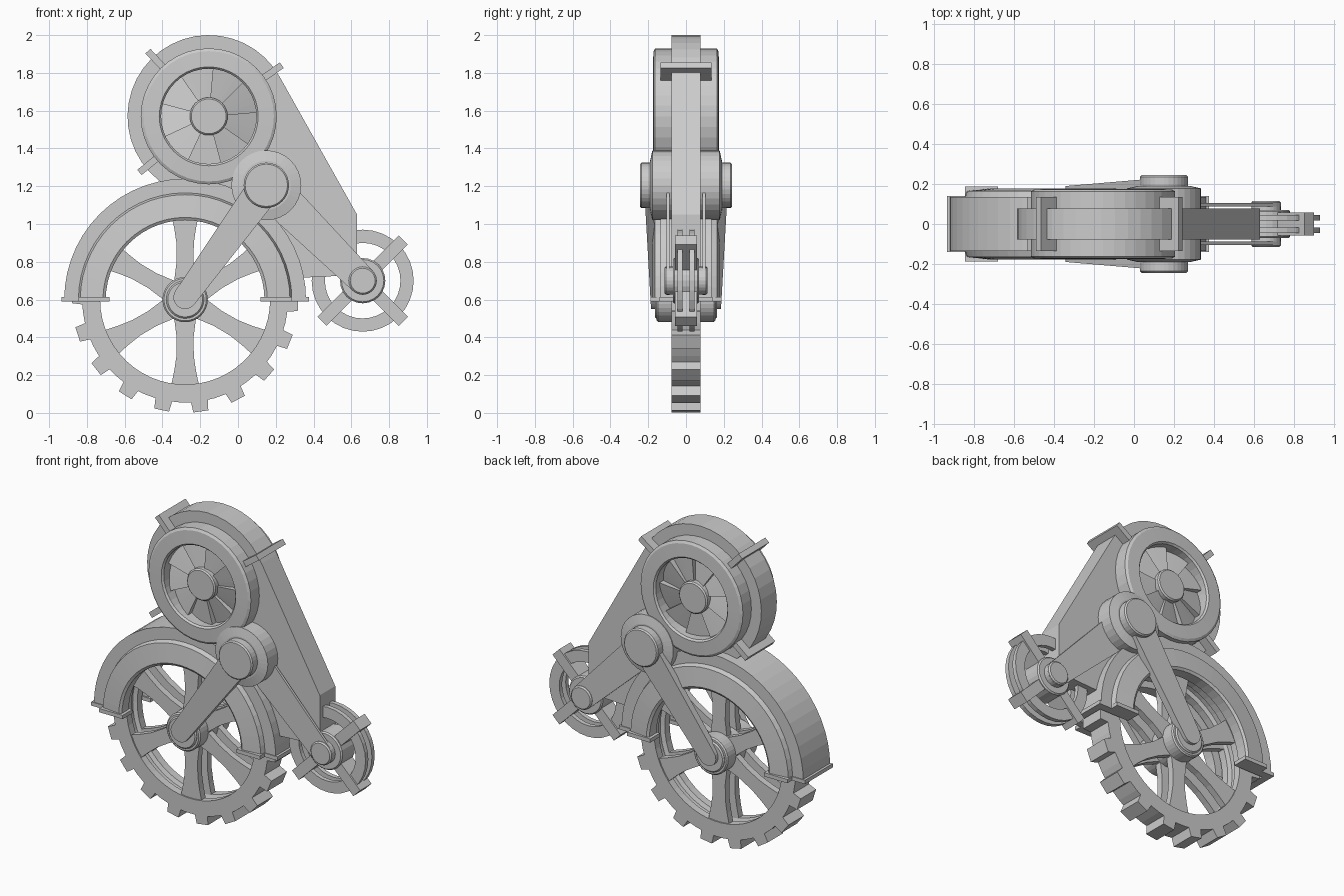
import bpy, bmesh
from math import sin, cos, pi, radians, atan2, hypot

cube = bpy.data.objects.get("Cube")
if cube:
    bpy.data.objects.remove(cube)

GREY = (0.6, 0.6, 0.6, 1)
metal = bpy.data.materials.new("plain_grey")
metal.use_nodes = True
metal.diffuse_color = GREY
metal.node_tree.nodes["Principled BSDF"].inputs["Base Color"].default_value = GREY

# Main centres in the x-z plane
WHEEL, DRUM, PIVOT, SMALL = (-0.28, 0.6), (-0.155, 1.57), (0.15, 1.205), (0.66, 0.7)


def finish(name, bm, mirror=False):
    bmesh.ops.remove_doubles(bm, verts=bm.verts, dist=1e-5)
    bmesh.ops.recalc_face_normals(bm, faces=bm.faces)
    mesh = bpy.data.meshes.new(name)
    bm.to_mesh(mesh)
    bm.free()
    mesh.materials.append(metal)
    ob = bpy.data.objects.new(name, mesh)
    bpy.context.collection.objects.link(ob)
    if mirror:
        mod = ob.modifiers.new("both_sides", 'MIRROR')
        mod.use_axis = (False, True, False)
    return ob


def add_prism(bm, pts, y0, y1, shear=lambda x, z: 0):
    """Extrude an x-z outline along y; shear shifts y by position."""
    front = [bm.verts.new((x, y0 + shear(x, z), z)) for x, z in pts]
    back = [bm.verts.new((x, y1 + shear(x, z), z)) for x, z in pts]
    bm.faces.new(front)
    bm.faces.new(back[::-1])
    n = len(pts)
    for i in range(n):
        j = (i + 1) % n
        bm.faces.new((front[i], back[i], back[j], front[j]))


def prism(name, pts, y0, y1, mirror=False, shear=lambda x, z: 0):
    bm = bmesh.new()
    add_prism(bm, pts, y0, y1, shear)
    return finish(name, bm, mirror)


def lathe(name, centre, profile, segs=40, sweep=360, mirror=False):
    """Turn a closed (radius, y) profile about an axis along y."""
    bm = bmesh.new()
    full = sweep == 360
    rings = []
    for i in range(segs if full else segs + 1):
        a = radians(sweep) * i / segs
        rings.append([bm.verts.new((centre[0] + r * cos(a), y, centre[1] + r * sin(a)))
                      for r, y in profile])
    n = len(profile)
    for i in range(segs):
        a, b = rings[i], rings[(i + 1) % len(rings)]
        for k in range(n):
            m = (k + 1) % n
            if profile[k][0] or profile[m][0]:
                bm.faces.new((a[k], a[m], b[m], b[k]))
    if not full:
        bm.faces.new(rings[0])
        bm.faces.new(rings[-1])
    bmesh.ops.dissolve_degenerate(bm, dist=1e-6, edges=bm.edges)
    return finish(name, bm, mirror)


def disc(name, centre, r, y, segs=32, bevel=0.008):
    return lathe(name, centre, [(0, -y), (r - bevel, -y), (r, -y + bevel),
                                (r, y - bevel), (r - bevel, y), (0, y)], segs)


def arc(centre, r, a0, a1, n):
    return [(centre[0] + r * cos(radians(a0 + (a1 - a0) * i / n)),
             centre[1] + r * sin(radians(a0 + (a1 - a0) * i / n))) for i in range(n + 1)]


def polar(centre, angle, pts):
    """Place (radial, tangential) points at an angle about a centre."""
    c, s = cos(radians(angle)), sin(radians(angle))
    return [(centre[0] + r * c - t * s, centre[1] + r * s + t * c) for r, t in pts]


def bar(centre, angle, r0, r1, half):
    return polar(centre, angle, [(r0, -half), (r1, -half), (r1, half), (r0, half)])


def box(name, x0, x1, z0, z1, y0, y1, mirror=False):
    return prism(name, [(x0, z0), (x1, z0), (x1, z1), (x0, z1)], y0, y1, mirror)


def capsule(a, ra, b, rb):
    d = 90 + atan2(b[1] - a[1], b[0] - a[0]) * 180 / pi
    return arc(a, ra, d, d + 180, 12) + arc(b, rb, d + 180, d + 360, 12)


# Main body: drum casing running down to the small wheel and round the fender
body = arc(DRUM, 0.43, 29, 241, 24) + arc(WHEEL, 0.6, 97, 11, 14)
body += [(0.63, 0.73), (0.63, 1.05)]
prism("body", body, -0.078, 0.078)

# Upper drum rims with recessed fan
lathe("drum_rim", DRUM, [(0.36, 0.05), (0.36, 0.163), (0.345, 0.172), (0.262, 0.176),
                         (0.252, 0.165), (0.252, 0.05)], mirror=True)
fan = bmesh.new()
BLADES = 9
for i in range(BLADES):
    a0, a1 = [5 + 360 * (i + k) / BLADES for k in (0, 1)]
    outline = arc(DRUM, 0.256, a0, a1, 4) + [DRUM]
    low = [fan.verts.new((x, 0.07, z)) for x, z in outline]
    top = [fan.verts.new((x, 0.09 + 0.04 * min(k, 4) / 4, z))
           for k, (x, z) in enumerate(outline)]
    n = len(low)
    fan.faces.new(low)
    for k in range(n):
        m = (k + 1) % n
        fan.faces.new((low[k], low[m], top[m], top[k]))
        if k < n - 2:
            fan.faces.new((top[k], top[m], top[-1]))
finish("drum_fan", fan, mirror=True)
disc("drum_hub", DRUM, 0.1, 0.155)

# Brackets clamped over the drum casing
for i, angle in enumerate((35, 133, 219)):
    prism(f"drum_bracket_{i + 1}", bar(DRUM, angle, 0.35, 0.472, 0.018), -0.135, 0.135)

# Toothed wheel rim
rim_profile = [(0.545, -0.078), (0.545, 0.078), (0.45, 0.078), (0.45, 0.03),
               (0.475, 0.02), (0.475, -0.02), (0.45, -0.03), (0.45, -0.078)]
lathe("wheel_rim", WHEEL, rim_profile, 54)
teeth = bmesh.new()
for i in range(18):
    add_prism(teeth, polar(WHEEL, -82 + 20 * i,
              [(0.53, -0.046), (0.598, -0.04), (0.598, 0.04), (0.53, 0.046)]), -0.078, 0.078)
finish("wheel_teeth", teeth)

# Six flared spokes in two layers
half_spoke = [(0.08, 0.06), (0.2, 0.045), (0.3, 0.046), (0.38, 0.058), (0.46, 0.075)]
spoke = half_spoke + [(r, -t) for r, t in reversed(half_spoke)]
spokes = bmesh.new()
for i in range(6):
    add_prism(spokes, polar(WHEEL, 30 + 60 * i, spoke), 0.028, 0.07)
finish("wheel_spokes", spokes, mirror=True)
disc("wheel_hub", WHEEL, 0.12, 0.155)
disc("wheel_axle", WHEEL, 0.1, 0.165)

# Half-round fender, hollow below, with raised side rings
side = [(0.64, 0.135), (0.565, 0.135), (0.555, 0.165), (0.435, 0.178),
        (0.42, 0.168), (0.42, 0.1), (0.61, 0.1)]
lathe("fender", WHEEL, side + [(r, -y) for r, y in reversed(side)], 28, 180)

# Flanges on both fender ends
for label, s in (("right", -1), ("left", 1)):
    x = [WHEEL[0] + s * r for r in (0.4, 0.565, 0.61, 0.655)]
    box(f"{label}_flange_side", min(x[0], x[1]), max(x[0], x[1]), 0.59, 0.614, 0.09, 0.188, True)
    box(f"{label}_flange_step", min(x[1], x[2]), max(x[1], x[2]), 0.59, 0.614, 0.09, 0.14, True)
    box(f"{label}_flange_end", min(x[2], x[3]), max(x[2], x[3]), 0.59, 0.614, -0.14, 0.14)

# Pivot with end bosses
lathe("pivot_drum", PIVOT, [(0, -0.19), (0.13, -0.19), (0.185, -0.178), (0.185, 0.178),
                            (0.13, 0.19), (0, 0.19)], 32)
disc("pivot_boss", PIVOT, 0.12, 0.244)

# Arms from the pivot to the large wheel, leaning outward at the top
prism("wheel_arm", capsule((-0.28, 0.612), 0.062, PIVOT, 0.09), 0.145, 0.188, True,
      shear=lambda x, z: 0.034 * (z - 0.6) / 0.6)

# Thin arms from the pivot to the small wheel
prism("small_wheel_arm", capsule(PIVOT, 0.105, SMALL, 0.075), 0.088, 0.104, True)
disc("small_wheel_boss", SMALL, 0.074, 0.115, 24)

# Small split wheel with crossed struts
lathe("small_wheel_rim", SMALL, [(0.27, 0.018), (0.27, 0.046), (0.2, 0.046), (0.2, 0.018)],
      32, mirror=True)
disc("small_wheel_hub", SMALL, 0.12, 0.07, 24)
for i in range(4):
    prism(f"small_wheel_strut_{i + 1}", bar(SMALL, 45 + 90 * i, 0.09, 0.305, 0.034),
          -0.057, 0.057)
